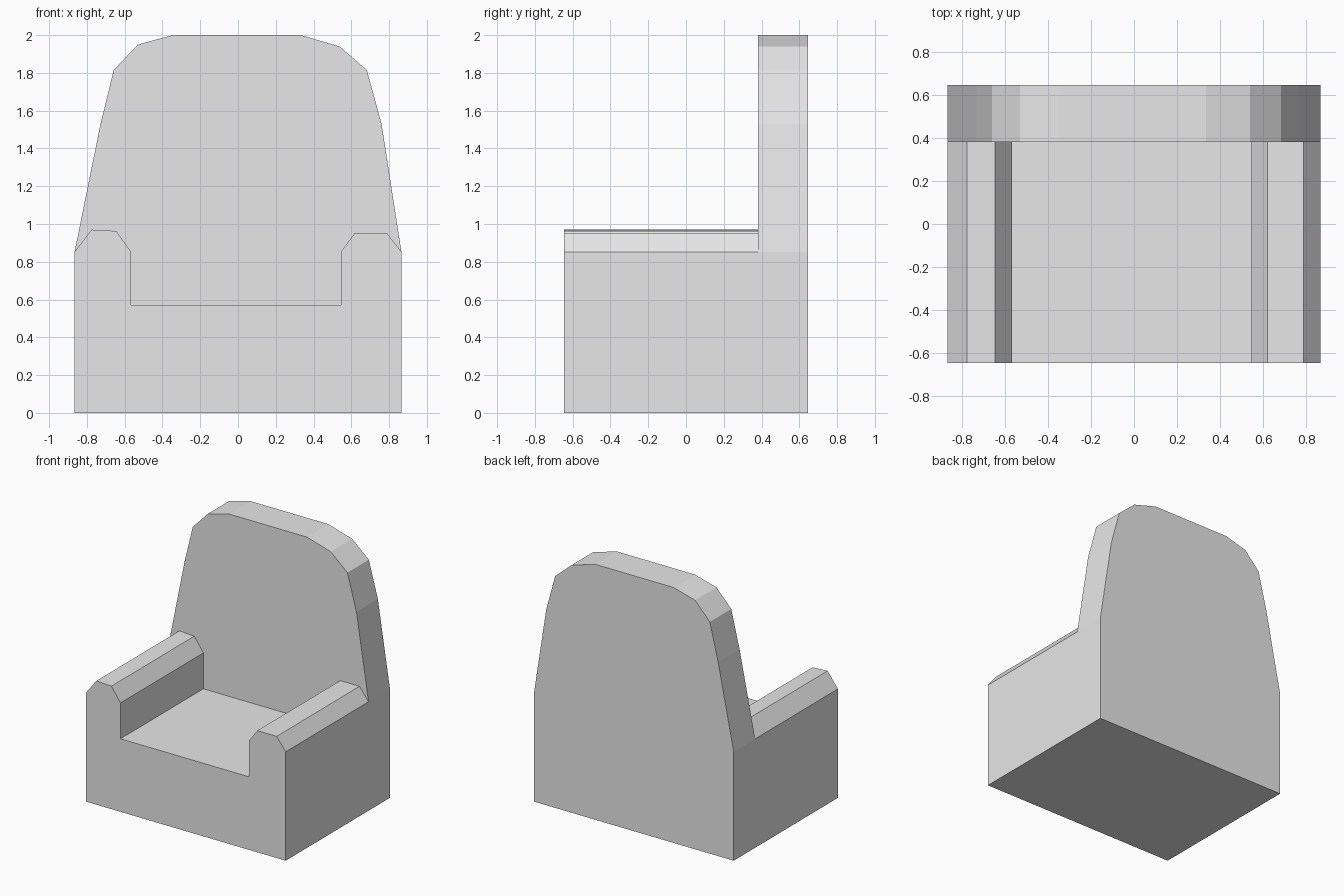
import bpy
import bmesh

cube = bpy.data.objects.get("Cube")
if cube:
    bpy.data.objects.remove(cube, do_unlink=True)

# Single upholstery colour
grey = bpy.data.materials.new("light_grey")
grey.use_nodes = True
color = (0.8, 0.8, 0.8, 1)
grey.diffuse_color = color
grey.node_tree.nodes["Principled BSDF"].inputs["Base Color"].default_value = color


def prism(name, profile, y_front, y_back):
    """Extrude an x-z outline from y_front to y_back."""
    bm = bmesh.new()
    face = bm.faces.new([bm.verts.new((x, y_front, z)) for x, z in profile])
    result = bmesh.ops.extrude_face_region(bm, geom=[face], use_keep_orig=True)
    moved = [v for v in result["geom"] if isinstance(v, bmesh.types.BMVert)]
    bmesh.ops.translate(bm, verts=moved, vec=(0, y_back - y_front, 0))
    bmesh.ops.recalc_face_normals(bm, faces=bm.faces)
    mesh = bpy.data.meshes.new(name)
    bm.to_mesh(mesh)
    bm.free()
    mesh.materials.append(grey)
    obj = bpy.data.objects.new(name, mesh)
    bpy.context.collection.objects.link(obj)
    return obj


half_width, half_depth = 0.865, 0.645
back_front_y = 0.38
shoulder, seat_height = 0.853, 0.572

# Slightly uneven armrest outlines, each from its right edge to its left edge
right_arm = [(-half_width, shoulder), (-0.775, 0.97), (-0.645, 0.963), (-0.566, shoulder)]
left_arm = [(0.545, shoulder), (0.619, 0.953), (0.787, 0.953), (half_width, shoulder)]

# Seat base and both armrests as one solid
seat = [(-0.566, seat_height), (0.545, seat_height)]
base = [(half_width, 0), (-half_width, 0)]
prism("seat_and_armrests", right_arm + seat + left_arm + base, -half_depth, back_front_y)

# Tall backrest with a faceted rounded top
crown = [(-half_width, shoulder), (-0.73, 1.52), (-0.658, 1.815), (-0.53, 1.95), (-0.345, 2),
         (0.333, 2), (0.538, 1.94), (0.682, 1.815), (0.76, 1.53), (half_width, shoulder)]
prism("backrest", crown + base, back_front_y, half_depth)
